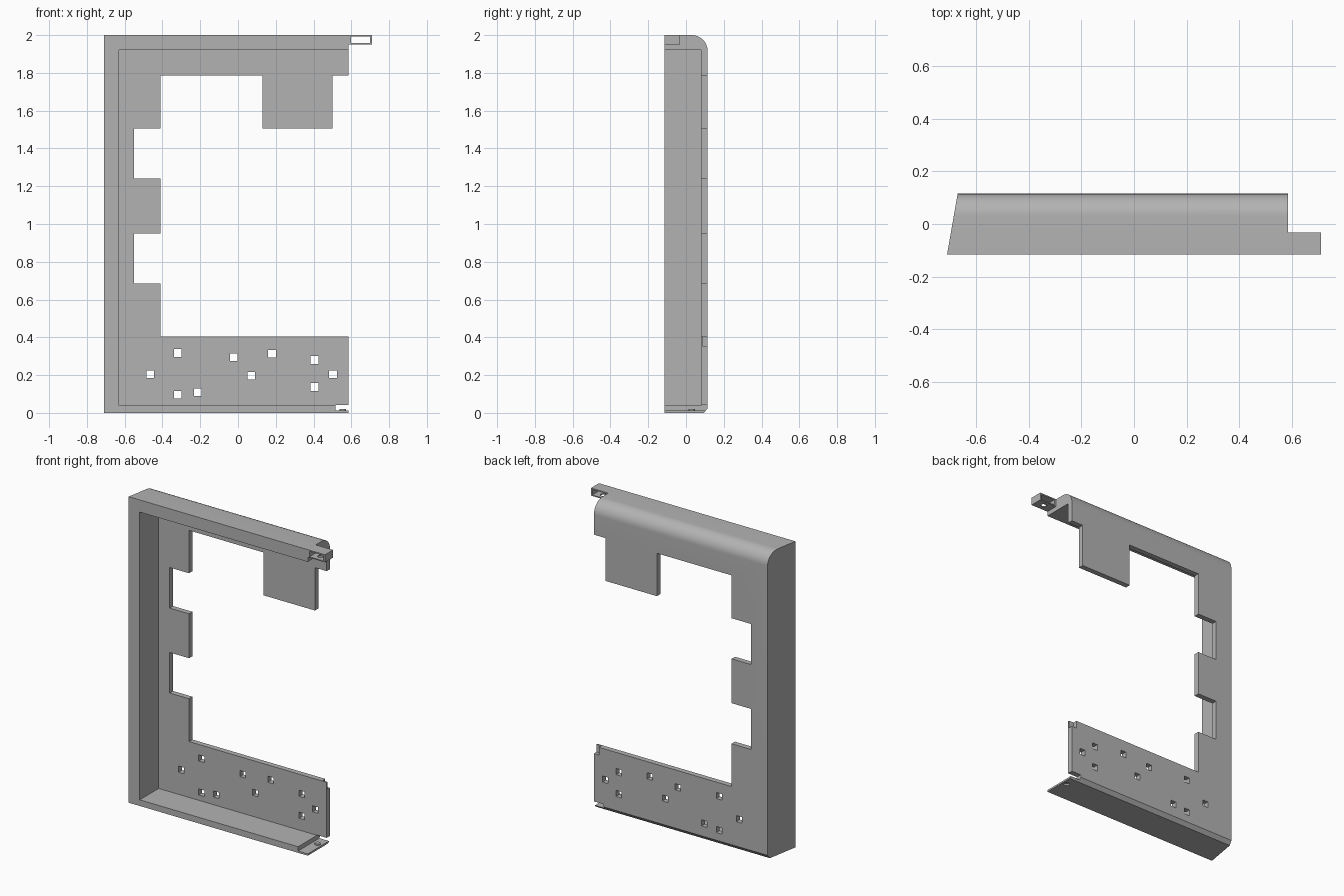
import bpy, bmesh, math
from mathutils import Vector

if "Cube" in bpy.data.objects:
    bpy.data.objects.remove(bpy.data.objects["Cube"])

grey = bpy.data.materials.new("plain grey")
grey.use_nodes = True
colour = (0.45, 0.45, 0.45, 1)
grey.diffuse_color = colour
grey.node_tree.nodes["Principled BSDF"].inputs["Base Color"].default_value = colour


def make_object(name, bm):
    bmesh.ops.recalc_face_normals(bm, faces=bm.faces)
    mesh = bpy.data.meshes.new(name)
    bm.to_mesh(mesh)
    bm.free()
    mesh.materials.append(grey)
    ob = bpy.data.objects.new(name, mesh)
    bpy.context.collection.objects.link(ob)
    return ob


def prism(bm, points, offset):
    """Extrude a closed 3D outline along an offset."""
    face = bm.faces.new([bm.verts.new(p) for p in points])
    new = bmesh.ops.extrude_face_region(bm, geom=[face])["geom"]
    verts = [v for v in new if isinstance(v, bmesh.types.BMVert)]
    bmesh.ops.translate(bm, verts=verts, vec=Vector(offset))


def box(bm, x0, x1, y0, y1, z0, z1):
    prism(bm, [(x0, y0, z0), (x1, y0, z0), (x1, y0, z1), (x0, y0, z1)], (0, y1 - y0, 0))


def upright_hole(bm, x, y, z, radius):
    """Round cutter running along z."""
    ring = [(x + radius * math.cos(a), y + radius * math.sin(a), z - 0.02)
            for a in (i * math.tau / 16 for i in range(16))]
    prism(bm, ring, (0, 0, 0.04))


def cut(ob, bm):
    """Subtract a temporary cutter from an object."""
    cutter = make_object("cutter", bm)
    cutter.hide_render = True
    mod = ob.modifiers.new("cut", "BOOLEAN")
    mod.operation = "DIFFERENCE"
    mod.solver = "EXACT"
    mod.object = cutter
    bpy.context.view_layer.objects.active = ob
    bpy.ops.object.modifier_apply(modifier="cut")
    bpy.data.objects.remove(cutter)


LEFT, RIGHT, FRONT, BACK = -0.71, 0.585, -0.115, 0.115
INNER = 0.08  # front side of the back plate

# Frame body: side profile with a rounded top back edge and chamfered bottom
bm = bmesh.new()
radius = 0.085
arc = [(BACK - radius + radius * math.cos(a), 2 - radius + radius * math.sin(a))
       for a in (i * math.pi / 24 for i in range(13))]
profile = [(FRONT, 0), (0.095, 0), (BACK, 0.025)] + arc + [(FRONT, 2)]
prism(bm, [(LEFT, y, z) for y, z in profile], (RIGHT - LEFT, 0, 0))
# slant the outer side wall
for v in bm.verts:
    if v.co.x < 0:
        v.co.x += 0.04 * (v.co.y - FRONT) / (BACK - FRONT)
frame = make_object("frame", bm)

# Hollow between the rims, in front of the back plate
bm = bmesh.new()
box(bm, -0.63, 1, -1, INNER, 0.04, 1.92)
cut(frame, bm)

# Window through the back plate, with notches and a hanging flap
window = [(1, 0.405), (-0.41, 0.405), (-0.41, 0.685), (-0.55, 0.685),
          (-0.55, 0.95), (-0.41, 0.95), (-0.41, 1.24), (-0.55, 1.24),
          (-0.55, 1.505), (-0.41, 1.505), (-0.41, 1.785), (0.13, 1.785),
          (0.13, 1.505), (0.5, 1.505), (0.5, 1.785), (1, 1.785)]
bm = bmesh.new()
prism(bm, [(x, 0, z) for x, z in window], (0, 0.5, 0))
cut(frame, bm)

# Square holes, end recess and the gap over the thin bottom tab
holes = [(-0.465, 0.205), (-0.32, 0.317), (-0.022, 0.295), (0.18, 0.312),
         (0.405, 0.28), (0.503, 0.205), (0.07, 0.197), (0.405, 0.137),
         (-0.32, 0.095), (-0.213, 0.11)]
bm = bmesh.new()
for x, z in holes:
    box(bm, x - 0.02, x + 0.02, 0, 0.2, z - 0.02, z + 0.02)
box(bm, 0.55, 1, 0.088, 0.3, 0.355, 0.5)
box(bm, 0.515, 1, -0.3, 0.3, 0.012, 0.042)
upright_hole(bm, 0.555, 0.03, 0, 0.018)
cut(frame, bm)

# Hollow end tab on the top bar
bm = bmesh.new()
box(bm, RIGHT, 0.71, FRONT, -0.033, 1.95, 2)
end_tab = make_object("end_tab", bm)
bm = bmesh.new()
box(bm, 0.598, 0.7, -0.3, 0.1, 1.957, 1.992)
cut(end_tab, bm)
bm = bmesh.new()
upright_hole(bm, 0.648, -0.072, 1.95, 0.018)
cut(end_tab, bm)

# Smooth only the rounded edge
for ob in (frame, end_tab):
    bpy.ops.object.select_all(action="DESELECT")
    ob.select_set(True)
    bpy.context.view_layer.objects.active = ob
    bpy.ops.object.shade_smooth_by_angle(angle=math.radians(25))
